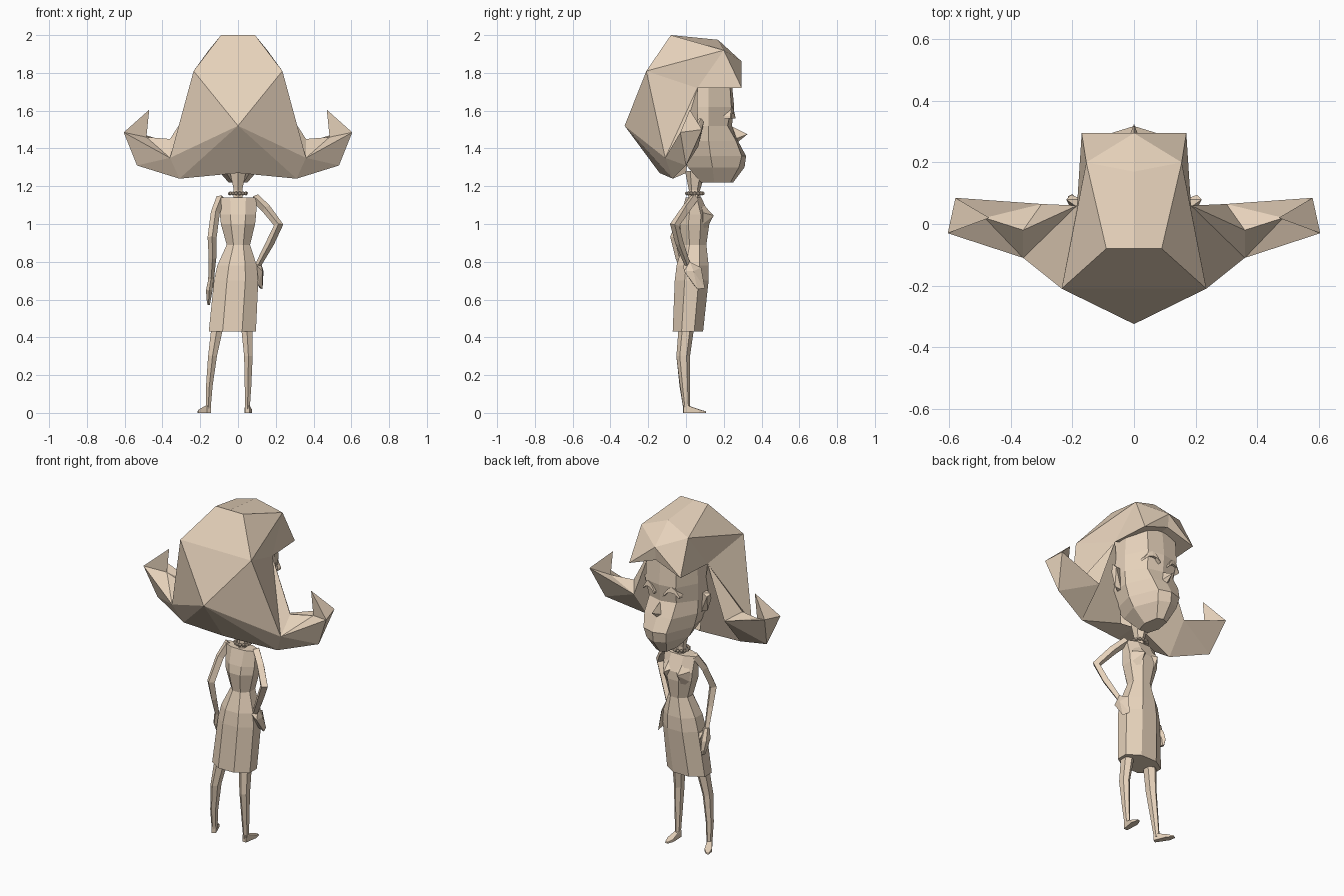
import bpy, bmesh
from math import sin, cos, pi
from mathutils import Vector

if "Cube" in bpy.data.objects:
    bpy.data.objects.remove(bpy.data.objects["Cube"])

tan = bpy.data.materials.new("tan")
tan.diffuse_color = (0.8, 0.65, 0.5, 1)
tan.use_nodes = True
tan.node_tree.nodes["Principled BSDF"].inputs["Base Color"].default_value = tan.diffuse_color


def finish(bm, name):
    bmesh.ops.remove_doubles(bm, verts=bm.verts, dist=0.0005)
    bmesh.ops.recalc_face_normals(bm, faces=bm.faces)
    me = bpy.data.meshes.new(name)
    bm.to_mesh(me)
    bm.free()
    me.materials.append(tan)
    ob = bpy.data.objects.new(name, me)
    bpy.context.collection.objects.link(ob)
    return ob


def skin(name, loops):
    """Bridge lists of points with equal length and cap both ends."""
    bm = bmesh.new()
    loops = [[bm.verts.new(p) for p in l] for l in loops]
    n = len(loops[0])
    for a, b in zip(loops, loops[1:]):
        for i in range(n):
            j = (i + 1) % n
            bm.faces.new((a[i], a[j], b[j], b[i]))
    bm.faces.new(loops[0])
    bm.faces.new(loops[-1])
    return finish(bm, name)


def loft(name, rings, n=8, turn=0.5):
    """Horizontal rings (cx, cy, z, rx, ry)."""
    ang = [2 * pi * (i + turn) / n for i in range(n)]
    skin(name, [[(cx + rx * cos(a), cy + ry * sin(a), z) for a in ang] for cx, cy, z, rx, ry in rings])


def tube(name, path, n=4):
    """Limb along a path of (x, y, z, radius), rings square to the path."""
    pts = [Vector(p[:3]) for p in path]
    loops = []
    for i, p in enumerate(pts):
        t = (pts[min(i + 1, len(pts) - 1)] - pts[max(i - 1, 0)]).normalized()
        u = t.cross(Vector((0, 1, 0))).normalized()
        v = t.cross(u)
        loops.append([p + path[i][3] * (u * cos(2 * pi * k / n) + v * sin(2 * pi * k / n)) for k in range(n)])
    skin(name, loops)


def hull(name, pts):
    bm = bmesh.new()
    for p in pts:
        bm.verts.new(p)
    bmesh.ops.convex_hull(bm, input=bm.verts)
    return finish(bm, name)


def mirrored(name, verts, faces):
    """Build a half mesh (x >= 0) from named points, plus its mirror image."""
    bm = bmesh.new()
    for s in (1, -1):
        v = {k: bm.verts.new((s * x, y, z)) for k, (x, y, z) in verts.items()}
        for f in faces.split():
            bm.faces.new([v[k] for k in f])
    return finish(bm, name)


# Big faceted hair with flipped-up ends
hair = {
    'a': (0, -.08, 2.0), 'T': (.09, -.08, 2.0), 'u': (0, .17, 1.975), 'S': (.155, .2, 1.92),
    'f': (0, .295, 1.86), 'g': (0, .285, 1.78), 'c': (.17, .295, 1.72), 'R': (.185, .06, 1.72),
    'r': (0, .1, 1.76), 'B': (.235, -.21, 1.81), 'b': (0, -.21, 1.81), 'C': (0, -.325, 1.52),
    'E': (.36, -.11, 1.35), 'e': (.36, -.02, 1.45), 'F': (.30, .065, 1.41), 'G': (.31, -.07, 1.24),
    'n': (0, -.14, 1.27), 'N': (.09, .0, 1.27), 'o': (0, .0, 1.28),
    'P': (.58, .085, 1.50), 'Q': (.605, -.03, 1.485), 'K': (.47, .02, 1.605),
    'L': (.485, .02, 1.46), 'W': (.535, .0, 1.31)}
mirrored("hair", hair,
         "aTSu uSf Scf fcg gcRr aTBb bBC TBS SBR cSR BRE REe BCE CEG CGn nGNo "
         "ReF RFGN EWQ EQL ELe KLQ KQP KLP FLP eLF PQW FPW FWG EWG")

# Face: half rows from brow to chin, front centre to back
rows = [(1.77, (0, .24), (.10, .23), (.155, .12), (.15, -.05)),
        (1.62, (0, .255), (.10, .24), (.165, .12), (.17, -.05)),
        (1.52, (0, .243), (.09, .22), (.165, .12), (.17, -.05)),
        (1.44, (0, .275), (.09, .265), (.16, .12), (.15, -.04)),
        (1.36, (0, .318), (.075, .295), (.145, .13), (.11, -.02)),
        (1.30, (0, .31), (.065, .28), (.12, .14), (.08, .01)),
        (1.22, (0, .25), (.035, .235), (.05, .15), (.03, .08))]
fv, ff, keys = {}, [], "abcdefghijklmnopqrstuvwxyzABCDEFGHIJ"
for i, (z, *pts) in enumerate(rows):
    pts = list(pts) + [(0, pts[-1][1])]
    for j, (x, y) in enumerate(pts):
        fv[keys[i * 5 + j]] = (x, y, z)
    if i:
        for j in range(4):
            k = i * 5 + j
            ff.append(keys[k - 5] + keys[k - 4] + keys[k + 1] + keys[k])
ff += [keys[0:5], keys[30:35]]
mirrored("face", fv, " ".join(ff))
hull("nose", [(0, .325, 1.475), (.025, .26, 1.45), (-.025, .26, 1.45), (0, .245, 1.515), (0, .27, 1.43)])

for s, side in ((1, "right"), (-1, "left")):
    # Ear
    hull(side + "_ear", [(s * x, y, z) for x, y, z in
         ((.165, .04, 1.55), (.165, .08, 1.55), (.22, .08, 1.56), (.205, .095, 1.54),
          (.15, .04, 1.43), (.15, .07, 1.43), (.185, .06, 1.44), (.21, .06, 1.52))])
    # Closed arched eyelid
    loops = []
    for i in range(5):
        t = -1 + i / 2
        x, zc, y = s * (.075 + .045 * t), 1.565 + .04 * (1 - t * t), .245 - .025 * (t + 1) / 2
        th = .016 * (1 - .6 * abs(t))
        loops.append([(x, y - .02, zc - th), (x, y + .018, zc - th), (x, y + .014, zc + th), (x, y - .02, zc + th)])
    skin(side + "_eyelid", loops)

# Neck and pearl necklace
loft("neck", [(0, .045, 1.11, .03, .035), (0, .045, 1.18, .026, .03), (0, .05, 1.28, .05, .055)], 6)
bm = bmesh.new()
for i in range(14):
    a = 2 * pi * i / 14
    r = bmesh.ops.create_icosphere(bm, subdivisions=1, radius=.011)
    bmesh.ops.translate(bm, verts=r["verts"], vec=Vector((.043 * cos(a), .047 + .043 * sin(a), 1.162)))
finish(bm, "necklace")

# Dress: bodice and skirt
loft("bodice", [(.002, .045, .89, .067, .068), (0, .045, 1.0, .098, .085), (0, .048, 1.05, .104, .08),
                (0, .04, 1.14, .108, .045)], 8)
for s, side in ((1, "right"), (-1, "left")):
    hull(side + "_bust", [(s * .045, .147, 1.045), (s * .01, .11, 1.06), (s * .09, .09, 1.06),
                          (s * .045, .075, 1.12), (s * .045, .10, .96), (s * .085, .09, 1.0)])
loft("skirt", [(-.03, .01, .43, .135, .087), (-.01, .03, .70, .127, .097), (-.005, .035, .78, .113, .092),
               (.002, .045, .89, .067, .068)], 8)

# Arms: left hanging, right with hand on hip
tube("left_arm", [(-.09, .045, 1.14, .024), (-.12, -.0, 1.06, .024), (-.137, -.06, .93, .024),
                  (-.135, -.035, .82, .02), (-.143, .01, .70, .015)])
loft("left_hand", [(-.143, .01, .71, .016, .02), (-.152, .03, .65, .02, .04), (-.155, .05, .60, .013, .032),
                   (-.155, .055, .57, .007, .014)], 6)
hull("left_thumb", [(-.14, .03, .70), (-.15, .05, .70), (-.12, .05, .67), (-.115, .06, .69), (-.14, .07, .66)])
tube("right_arm", [(.09, .045, 1.14, .024), (.15, .0, 1.08, .025), (.215, -.06, .995, .025),
                   (.17, -.035, .90, .022), (.105, .01, .78, .016)])
hull("right_hand", [(.10, -.015, .78), (.12, .02, .80), (.13, -.01, .75), (.105, .08, .77),
                    (.135, .04, .75), (.115, .10, .66), (.13, .06, .655), (.105, .04, .68)])

# Legs and feet
loft("left_leg", [(-.158, .004, .02, .015, .018), (-.152, -.008, .14, .02, .026),
                  (-.135, -.015, .30, .027, .036), (-.105, .005, .48, .038, .042)], 6)
loft("right_leg", [(.05, .004, .02, .014, .018), (.053, -.005, .14, .02, .026),
                   (.055, -.015, .30, .026, .036), (.045, .005, .48, .036, .042)], 6)
for name, o, d in (("left_foot", Vector((-.158, .0, 0)), Vector((-.45, .85, 0))),
                   ("right_foot", Vector((.05, .0, 0)), Vector((.06, 1, 0)))):
    d.normalize()
    w = Vector((-d.y, d.x, 0))
    hull(name, [o + d * f + w * k * wd + Vector((0, 0, z)) for k in (1, -1) for f, wd, z in
                ((-.012, .012, 0), (-.012, .012, .04), (.02, .013, .035), (.07, .02, .017),
                 (.07, .02, 0), (.106, .008, .0), (.104, .008, .008))])
